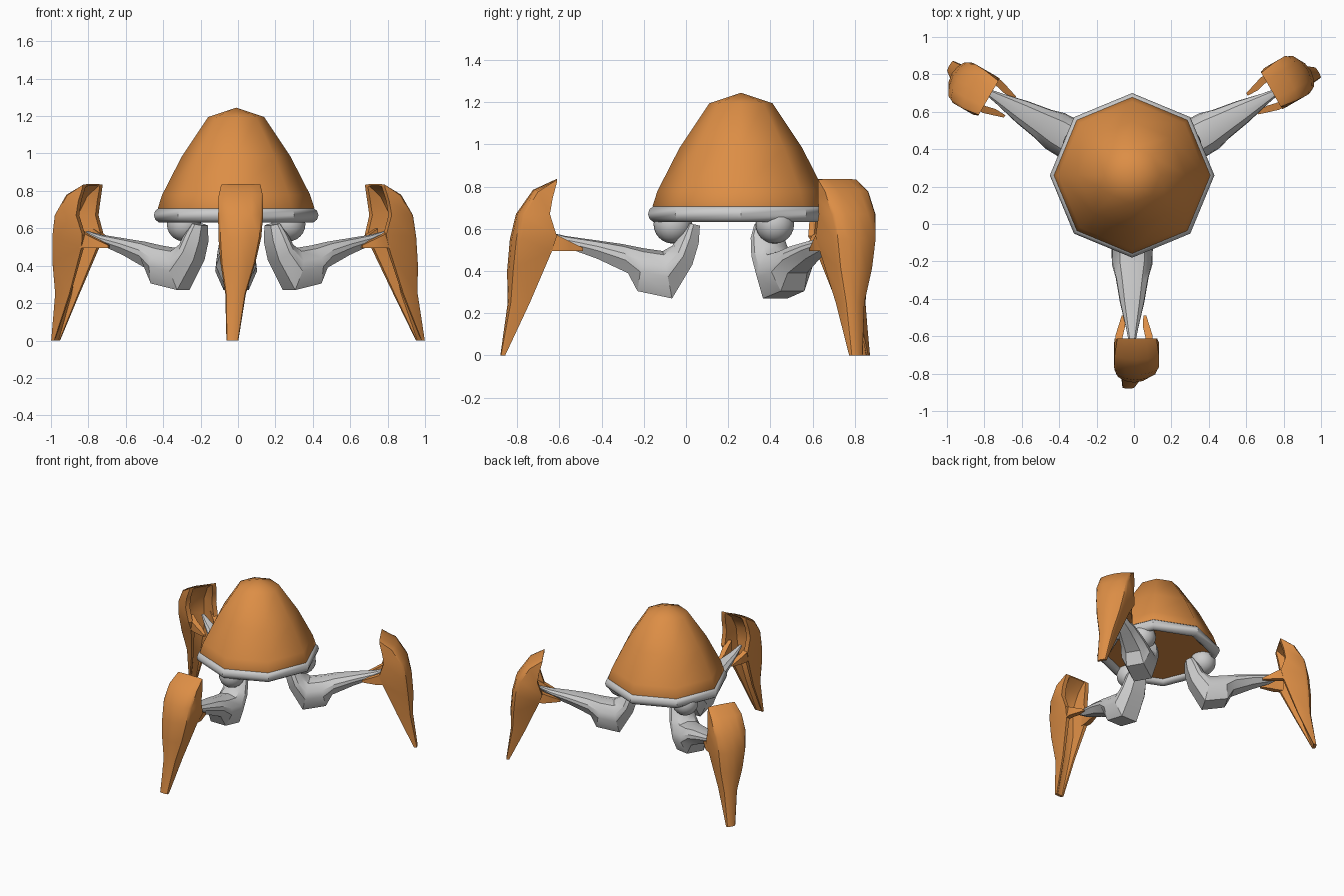
import bpy, bmesh, math
from mathutils import Matrix, Vector

if "Cube" in bpy.data.objects:
    bpy.data.objects.remove(bpy.data.objects["Cube"])

CX, CY = -0.01, 0.26          # body axis
orange = bpy.data.materials.new("orange_paint")
orange.diffuse_color = (0.72, 0.27, 0.06, 1)
orange.use_nodes = True
orange.node_tree.nodes["Principled BSDF"].inputs["Base Color"].default_value = orange.diffuse_color


def finish(bm, name, mat=None, angle=35):
    bmesh.ops.recalc_face_normals(bm, faces=bm.faces)
    me = bpy.data.meshes.new(name)
    bm.to_mesh(me)
    bm.free()
    ob = bpy.data.objects.new(name, me)
    bpy.context.collection.objects.link(ob)
    if mat:
        me.materials.append(mat)
    bpy.ops.object.select_all(action='DESELECT')
    ob.select_set(True)
    bpy.context.view_layer.objects.active = ob
    bpy.ops.object.shade_smooth_by_angle(angle=math.radians(angle))
    return ob


def loft(bm, loops, closed=False):
    """Skin rings of points; cap the ends unless the rings form a loop."""
    rings = [[bm.verts.new(p) for p in lp] for lp in loops]
    n = len(rings[0])
    for a, b in zip(rings, rings[1:] + (rings[:1] if closed else [])):
        for i in range(n):
            j = (i + 1) % n
            bm.faces.new((a[i], a[j], b[j], b[i]))
    if not closed:
        bm.faces.new(rings[0])
        bm.faces.new(rings[-1])


def octagon(r, z):
    return [(CX + r * math.cos(k * math.pi / 4), CY + r * math.sin(k * math.pi / 4), z)
            for k in range(8)]


# Dome body
bm = bmesh.new()
loft(bm, [octagon(r, z) for r, z in
          [(0.41, 0.665), (0.418, 0.71), (0.395, 0.78), (0.29, 0.985), (0.15, 1.195)]])
bm.faces.ensure_lookup_table()
top = max(bm.faces, key=lambda f: f.calc_center_median().z)
bmesh.ops.poke(bm, faces=[top])
for v in bm.verts:
    if v.co.z > 1.19 and len(v.link_edges) == 8:
        v.co.z = 1.245
finish(bm, "dome_body", orange, 60)

# Rounded rim around the dome
bm = bmesh.new()
loft(bm, [octagon(0.402 + 0.038 * math.cos(a), 0.67 + 0.04 * math.sin(a))
          for a in [k * math.pi / 5 for k in range(10)]], closed=True)
finish(bm, "rim", None, 40)

# Arm: upper (y, z), lower (y, z), half width
ARM = [((-.66, .587), (-.66, .572), .012),
       ((-.57, .566), (-.55, .505), .032),
       ((-.42, .545), (-.42, .458), .065),
       ((-.30, .528), (-.275, .39), .088),
       ((-.20, .508), (-.23, .305), .108),
       ((-.11, .495), (-.066, .27), .112),
       ((-.065, .52), (.03, .43), .10),
       ((-.03, .59), (.06, .53), .085),
       ((0, .63), (.066, .615), .055)]
# cross-section: (side, blend from upper to lower)
ARM_SEC = [(0, 0), (.6, .08), (.95, .32), (1, .55), (.6, 1),
           (-.6, 1), (-1, .55), (-.95, .32), (-.6, .08)]

# Foot plate: outer (y, z), inner (y, z), centre x, half width, hollow start
FOOT = [((-.612, .837), (-.612, .82), .025, .105, .5),
        ((-.725, .785), (-.632, .745), .025, .118, .3),
        ((-.806, .67), (-.645, .67), .024, .12, .28),
        ((-.835, .55), (-.612, .565), .02, .115, .28),
        ((-.848, .40), (-.635, .495), .01, .095, .4),
        ((-.845, .25), (-.74, .25), -.003, .055, .6),
        ((-.88, 0), (-.857, 0), -.02, .032, .9)]


def between(u, l, x, t):
    return (x, u[0] + (l[0] - u[0]) * t, u[1] + (l[1] - u[1]) * t)


def foot_ring(o, i, c, w, h):
    half = [(.5, .04), (.9, .14), (1, .25), (1, 1), (.72, 1), (.6, h + .15 * (1 - h))]
    sec = [(0, 0)] + half + [(0, h)] + [(-s, t) for s, t in reversed(half)]
    return [between(o, i, c + s * w, t) for s, t in sec]


def build_leg(name, turn):
    spin = (Matrix.Translation((CX, CY, 0)) @ Matrix.Rotation(math.radians(turn), 4, 'Z')
            @ Matrix.Translation((0, -CY, 0)))

    # Ball joint
    bm = bmesh.new()
    bmesh.ops.create_uvsphere(bm, u_segments=20, v_segments=12, radius=0.092,
                              matrix=spin @ Matrix.Translation((0, -0.062, 0.622)))
    finish(bm, name + "_ball_joint", None, 60)

    # Arm
    bm = bmesh.new()
    loft(bm, [[between(u, l, s * w, t) for s, t in ARM_SEC] for u, l, w in ARM])
    bm.transform(spin)
    finish(bm, name + "_arm", None, 32)

    # Foot plate with two prongs gripping the arm
    bm = bmesh.new()
    loft(bm, [foot_ring(*f) for f in FOOT])
    for s in (-1, 1):
        stations = [(-.66, .095, .065, .60), (-.60, .10, .06, .565), (-.55, .085, .048, .54),
                    (-.488, .065, .05, .51)]
        loft(bm, [[(.01 + s * a, y, .495), (.01 + s * b, y, .495),
                   (.01 + s * b, y, z), (.01 + s * a, y, z)] for y, a, b, z in stations])
    bm.transform(spin)
    finish(bm, name + "_foot", orange, 35)


for leg_name, turn in (("front_leg", 0), ("right_leg", 120), ("left_leg", -120)):
    build_leg(leg_name, turn)
